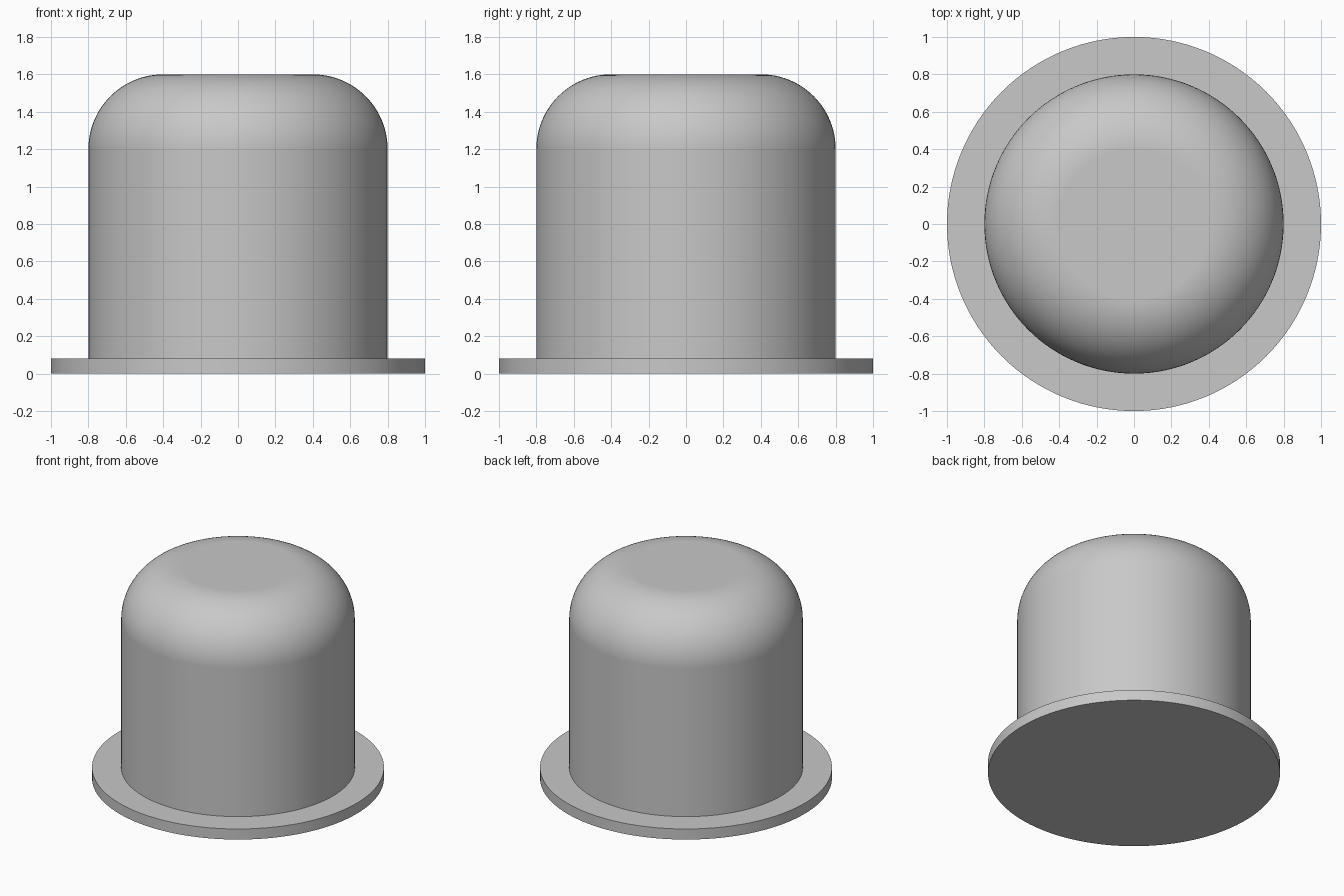
import bpy
import bmesh
from math import sin, cos, pi, radians

cube = bpy.data.objects.get("Cube")
if cube:
    bpy.data.objects.remove(cube, do_unlink=True)

SIDES = 128
FLANGE_R, FLANGE_H = 1.0, 0.08
BODY_R, HEIGHT, FILLET = 0.8, 1.6, 0.4

grey = bpy.data.materials.new("plain grey")
grey.use_nodes = True
colour = (0.58, 0.58, 0.58, 1)
grey.diffuse_color = colour
grey.node_tree.nodes["Principled BSDF"].inputs["Base Color"].default_value = colour


def lathe(name, profile, cap_bottom=False, cap_top=False):
    """Revolve (radius, height) points, listed so that faces point outward."""
    bm = bmesh.new()
    rings = [[bm.verts.new((r * cos(2 * pi * i / SIDES), r * sin(2 * pi * i / SIDES), z))
              for i in range(SIDES)] for r, z in profile]
    for low, high in zip(rings, rings[1:]):
        for i in range(SIDES):
            j = (i + 1) % SIDES
            bm.faces.new((low[i], low[j], high[j], high[i]))
    if cap_bottom:
        bm.faces.new(rings[0][::-1])
    if cap_top:
        bm.faces.new(rings[-1])
    mesh = bpy.data.meshes.new(name)
    bm.to_mesh(mesh)
    bm.free()
    mesh.materials.append(grey)
    obj = bpy.data.objects.new(name, mesh)
    bpy.context.collection.objects.link(obj)
    bpy.ops.object.select_all(action="DESELECT")
    obj.select_set(True)
    bpy.context.view_layer.objects.active = obj
    bpy.ops.object.shade_smooth_by_angle(angle=radians(30))
    # Keep the flat top and straight wall shading cleanly beside the fillet
    weighted = obj.modifiers.new("weighted normals", "WEIGHTED_NORMAL")
    weighted.keep_sharp = True
    return obj


# Base flange: closed underneath, open where the body stands
lathe("base_flange", [(FLANGE_R, 0), (FLANGE_R, FLANGE_H), (BODY_R, FLANGE_H)],
      cap_bottom=True)

# Domed body: straight wall, large rounded shoulder, flat top
STEPS = 24
shoulder = [(BODY_R - FILLET + FILLET * cos(pi / 2 * k / STEPS),
             HEIGHT - FILLET + FILLET * sin(pi / 2 * k / STEPS))
            for k in range(STEPS + 1)]
lathe("domed_body", [(BODY_R, FLANGE_H)] + shoulder, cap_top=True)
